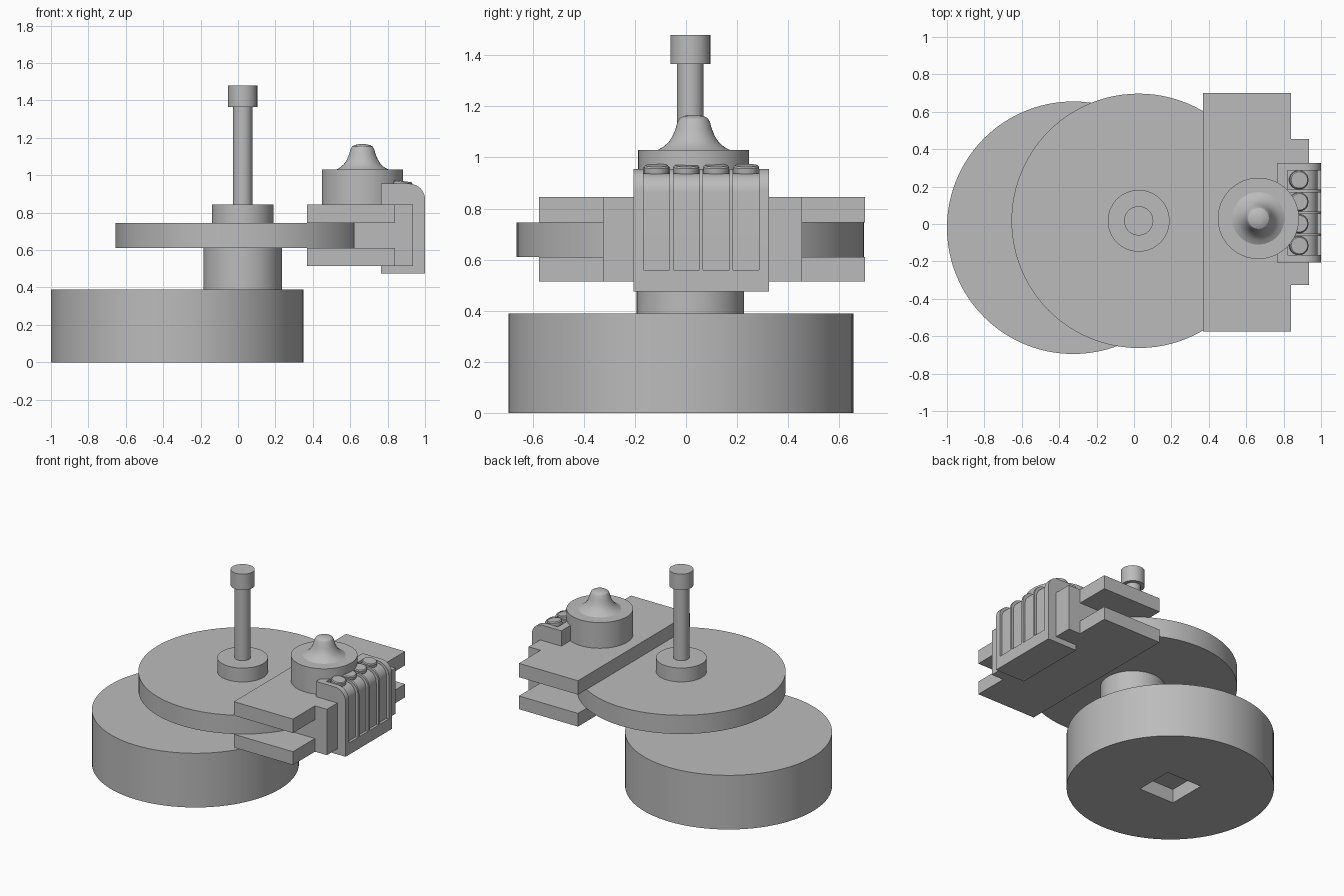
import bpy, bmesh, math
from mathutils import Vector

cube = bpy.data.objects.get("Cube")
if cube:
    bpy.data.objects.remove(cube, do_unlink=True)

grey = bpy.data.materials.new("plain_grey")
grey.use_nodes = True
colour = (0.5, 0.5, 0.5, 1)
grey.diffuse_color = colour
grey.node_tree.nodes["Principled BSDF"].inputs["Base Color"].default_value = colour


def finish(name, bm):
    bmesh.ops.recalc_face_normals(bm, faces=bm.faces)
    mesh = bpy.data.meshes.new(name)
    bm.to_mesh(mesh)
    bm.free()
    mesh.materials.append(grey)
    ob = bpy.data.objects.new(name, mesh)
    bpy.context.collection.objects.link(ob)
    return ob


def activate(ob):
    bpy.ops.object.select_all(action='DESELECT')
    ob.select_set(True)
    bpy.context.view_layer.objects.active = ob


def smooth(ob, angle=30):
    activate(ob)
    bpy.ops.object.shade_smooth_by_angle(angle=math.radians(angle))


def prism(name, outline, lo, hi, axis="z"):
    """Extrude an outline along z (outline in x, y) or y (outline in x, z)."""
    bm = bmesh.new()
    place = (lambda a, b: (a, b, lo)) if axis == "z" else (lambda a, b: (a, lo, b))
    face = bm.faces.new([bm.verts.new(place(a, b)) for a, b in outline])
    out = bmesh.ops.extrude_face_region(bm, geom=[face])
    shift = Vector((0, 0, hi - lo)) if axis == "z" else Vector((0, hi - lo, 0))
    bmesh.ops.translate(bm, vec=shift,
                        verts=[v for v in out["geom"] if isinstance(v, bmesh.types.BMVert)])
    return finish(name, bm)


def lathe(name, x, y, profile, steps=96):
    """Turn a radius/height profile about a vertical axis."""
    bm = bmesh.new()
    verts = [bm.verts.new((r, 0, z)) for r, z in profile]
    edges = [bm.edges.new(pair) for pair in zip(verts, verts[1:])]
    bmesh.ops.spin(bm, geom=verts + edges, cent=(0, 0, 0), axis=(0, 0, 1),
                   angle=math.tau, steps=steps)
    bmesh.ops.remove_doubles(bm, verts=bm.verts, dist=1e-5)
    ob = finish(name, bm)
    ob.location = (x, y, 0)
    smooth(ob)
    return ob


def cylinder(name, x, y, r, lo, hi):
    return lathe(name, x, y, [(0, lo), (r, lo), (r, hi), (0, hi)])


def cut(ob, cutter):
    cutter.hide_render = True
    mod = ob.modifiers.new("cut", 'BOOLEAN')
    mod.operation = 'DIFFERENCE'
    mod.solver = 'EXACT'
    mod.object = cutter
    activate(ob)
    bpy.ops.object.modifier_apply(modifier=mod.name)
    bpy.data.objects.remove(cutter, do_unlink=True)


def rounded(left, right, bottom, top, radius):
    """Side outline with a rounded upper outer corner."""
    arc = [(right - radius + radius * math.cos(a), top - radius + radius * math.sin(a))
           for a in (math.pi / 2 * i / 10 for i in range(11))]
    return [(left, bottom), (right, bottom)] + arc + [(left, top)]


# Base drum with a square socket underneath
BX, BY = -0.325, -0.02
base = cylinder("base_drum", BX, BY, 0.675, 0, 0.39)
s = 0.14
socket = prism("socket_cutter", [(BX - s, BY - s), (BX + s, BY - s),
                                 (BX + s, BY + s), (BX - s, BY + s)], -0.1, 0.1)
cut(base, socket)
smooth(base)

# Spindle stack and rotor disc
for name, r, lo, hi in (("pillar", 0.21, 0.39, 0.61),
                        ("rotor_disc", 0.68, 0.61, 0.745),
                        ("hub", 0.165, 0.745, 0.845),
                        ("shaft", 0.052, 0.845, 1.365),
                        ("shaft_cap", 0.078, 1.365, 1.48)):
    cylinder(name, 0.025, 0.017, r, lo, hi)

# Caliper: T-shaped slab slotted around the disc
caliper = prism("caliper", [(0.37, -0.575), (0.84, -0.575), (0.84, -0.325), (0.935, -0.325),
                            (0.935, 0.455), (0.84, 0.455), (0.84, 0.7), (0.37, 0.7)],
                0.515, 0.845)
slot = prism("slot_cutter", [(0.3, -0.8), (1.1, -0.8), (1.1, -0.325), (0.62, -0.325),
                             (0.62, 0.455), (1.1, 0.455), (1.1, 0.8), (0.3, 0.8)],
             0.61, 0.745)
cut(caliper, slot)

# Drum on the caliper with a flared knob
DX, DY = 0.665, 0.03
cylinder("top_drum", DX, DY, 0.217, 0.845, 1.03)
lathe("flared_knob", DX, DY, [(0.14, 1.03), (0.118, 1.042), (0.098, 1.06), (0.082, 1.085),
                              (0.071, 1.112), (0.064, 1.138), (0.056, 1.153),
                              (0.04, 1.162), (0.02, 1.166), (0, 1.167)], 64)

# Outer block with four recessed channels and tilted buttons
MID = 0.06
block = prism("finger_block", rounded(0.765, 1.0, 0.475, 0.955, 0.085),
              MID - 0.265, MID + 0.265, "y")
for i in range(4):
    y = MID + (i - 1.5) * 0.117
    inner = rounded(0.82, 0.982, 0.56, 0.938, 0.075)[1:]
    channel = prism("channel_cutter", [(1.1, 0.56)] + inner + [(0.82, 1.1), (1.1, 1.1)],
                    y - 0.051, y + 0.051, "y")
    cut(block, channel)
    button = lathe(f"button_{i + 1}", 0.882, y,
                   [(0, -0.04), (0.046, -0.04), (0.05, -0.03), (0.05, 0.008),
                    (0.044, 0.014), (0, 0.014)], 32)
    button.location.z = 0.955
    button.rotation_euler.y = math.radians(8)
smooth(block)
